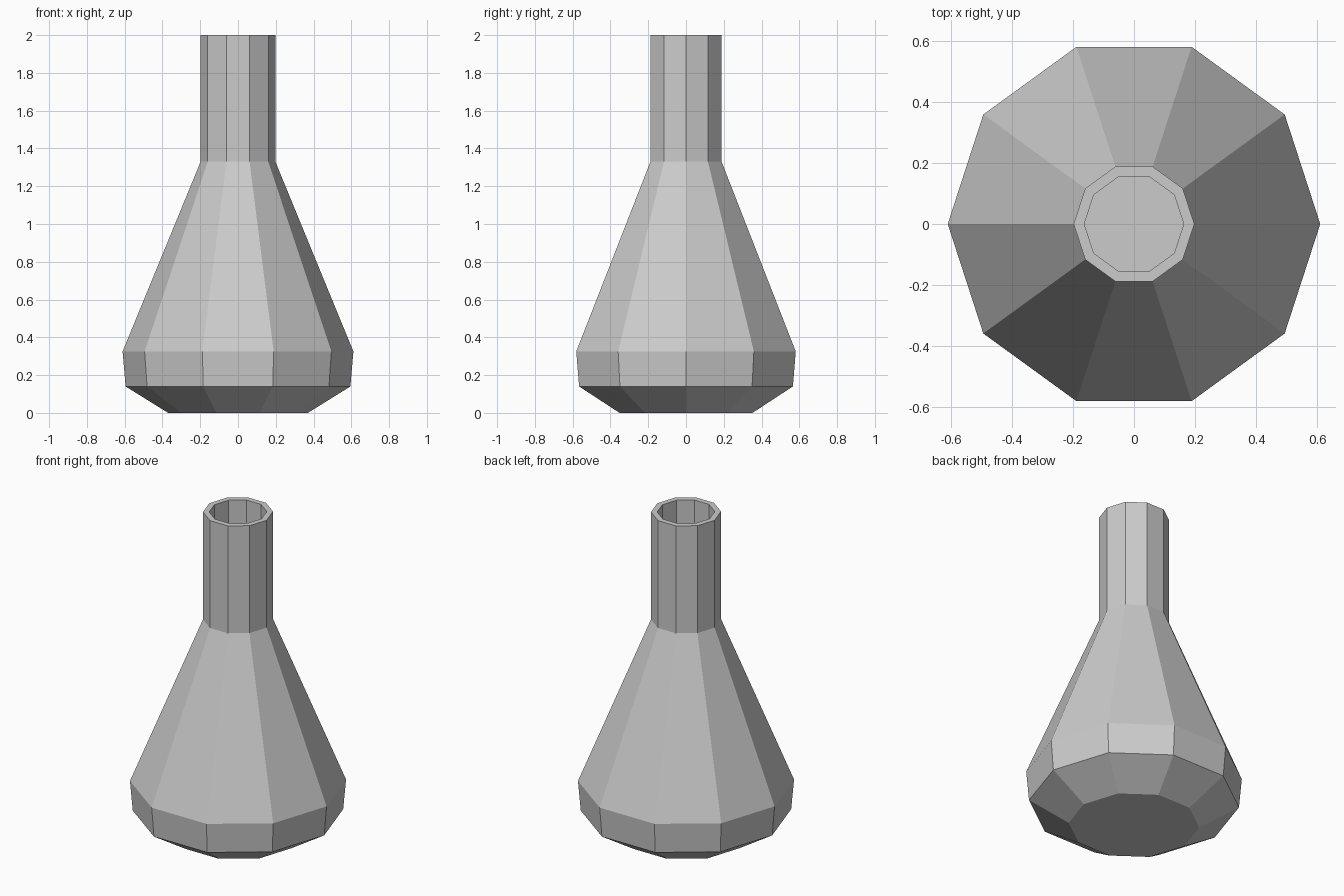
import bpy, bmesh
from math import cos, sin, tau

if "Cube" in bpy.data.objects:
    bpy.data.objects.remove(bpy.data.objects["Cube"])

SIDES = 10

# Outer wall from the base up, over the rim, then down the inner wall (radius, height)
outer = [(0.37, 0), (0.595, 0.14), (0.611, 0.325), (0.198, 1.33), (0.198, 2.0)]
inner = [(0.163, 2.0), (0.163, 1.323), (0.575, 0.321), (0.562, 0.158), (0.359, 0.035)]


def lathe(name, profile):
    bm = bmesh.new()
    rings = [[bm.verts.new((r * cos(tau * i / SIDES), r * sin(tau * i / SIDES), z))
              for i in range(SIDES)] for r, z in profile]
    for a, b in zip(rings, rings[1:]):
        for i in range(SIDES):
            j = (i + 1) % SIDES
            bm.faces.new((a[i], a[j], b[j], b[i]))
    # Flat underside and inner floor
    bm.faces.new(rings[0][::-1])
    bm.faces.new(rings[-1])
    bmesh.ops.recalc_face_normals(bm, faces=bm.faces)
    mesh = bpy.data.meshes.new(name)
    bm.to_mesh(mesh)
    bm.free()
    obj = bpy.data.objects.new(name, mesh)
    bpy.context.collection.objects.link(obj)
    return obj


# Hollow flask body with neck
lathe("flask", outer + inner)
